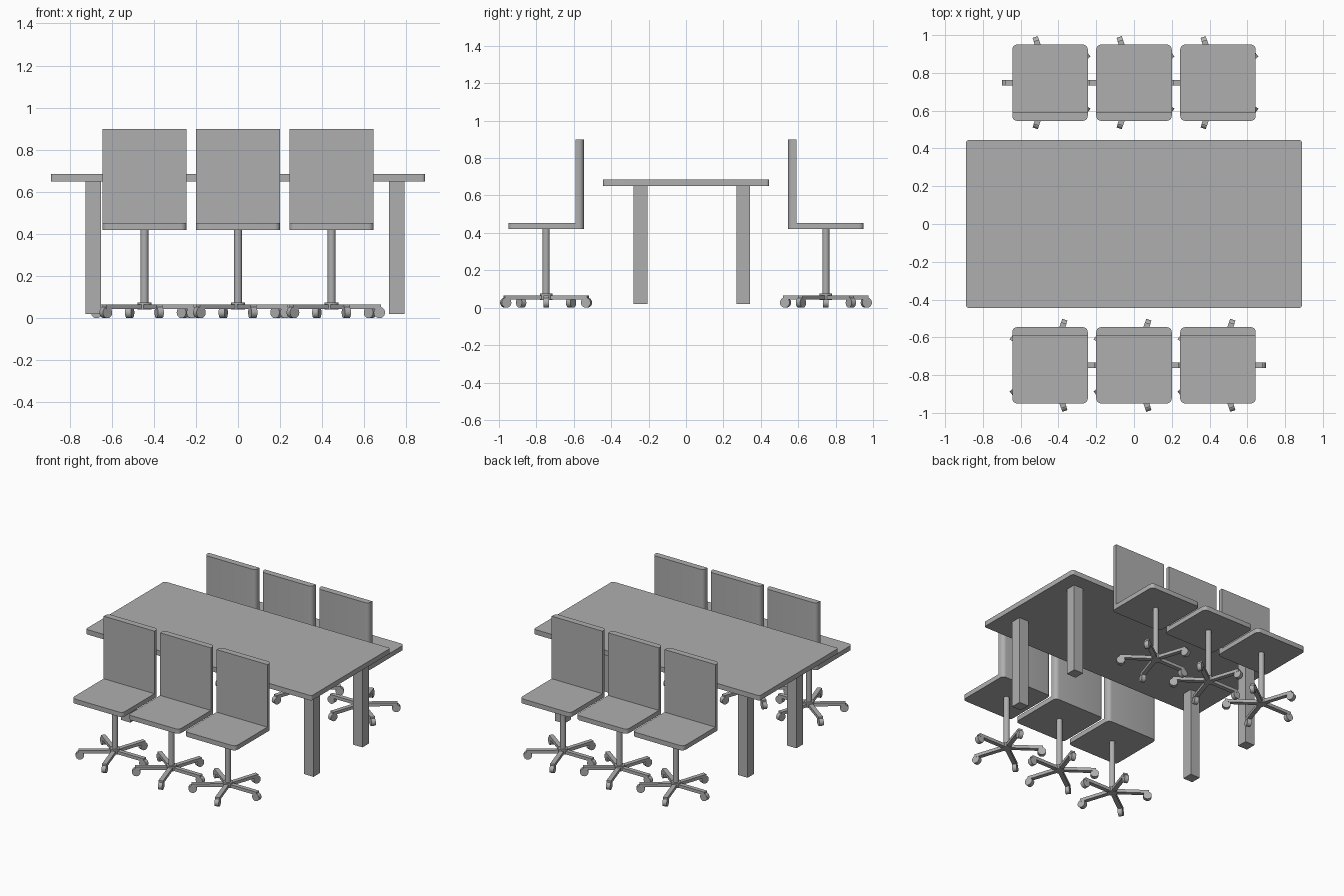
import bpy, bmesh, math
from mathutils import Matrix, Vector

if "Cube" in bpy.data.objects:
    bpy.data.objects.remove(bpy.data.objects["Cube"], do_unlink=True)

grey = bpy.data.materials.new("grey")
grey.use_nodes = True
colour = (0.43, 0.43, 0.43, 1)
grey.diffuse_color = colour
grey.node_tree.nodes["Principled BSDF"].inputs["Base Color"].default_value = colour


def add_box(bm, lo, hi, matrix=Matrix()):
    lo, hi = Vector(lo), Vector(hi)
    size = Matrix.Diagonal((*(hi - lo), 1))
    return bmesh.ops.create_cube(bm, size=1, matrix=matrix @ Matrix.Translation((lo + hi) / 2) @ size)


def round_uprights(bm, radius, keep=lambda y: True):
    """Round the vertical edges whose y passes the test."""
    edges = [e for e in bm.edges
             if abs(e.verts[0].co.z - e.verts[1].co.z) > 0.01 and keep(e.verts[0].co.y)]
    bmesh.ops.bevel(bm, geom=edges, offset=radius, segments=5, profile=0.5, affect='EDGES')


def add_cylinder(bm, radius, depth, matrix, sides=24):
    bmesh.ops.create_cone(bm, cap_ends=True, segments=sides, radius1=radius,
                          radius2=radius, depth=depth, matrix=matrix)


def finish(bm, name):
    mesh = bpy.data.meshes.new(name)
    bm.to_mesh(mesh)
    bm.free()
    mesh.materials.append(grey)
    return mesh


def place(mesh, name, matrix=Matrix()):
    obj = bpy.data.objects.new(name, mesh)
    bpy.context.collection.objects.link(obj)
    obj.matrix_world = matrix
    return obj


# Table top
bm = bmesh.new()
add_box(bm, (-0.889, -0.444, 0.65), (0.889, 0.444, 0.685))
round_uprights(bm, 0.015)
place(finish(bm, "table_top"), "table_top")

# Table legs
bm = bmesh.new()
add_box(bm, (-0.037, -0.037, 0.02), (0.037, 0.037, 0.65))
leg = finish(bm, "table_leg")
for x, side in ((-0.688, "right"), (0.754, "left")):
    for y, end in ((-0.243, "front"), (0.306, "back")):
        place(leg, f"table_leg_{end}_{side}", Matrix.Translation((x, y, 0)))

# Chair parts, centred on the post with the backrest towards +y
parts = {}
bm = bmesh.new()
add_box(bm, (-0.2, -0.202, 0.42), (0.2, 0.202, 0.453))
round_uprights(bm, 0.027)
parts["seat"] = finish(bm, "seat")

bm = bmesh.new()
add_box(bm, (-0.2, 0.158, 0.453), (0.2, 0.202, 0.898))
round_uprights(bm, 0.027, keep=lambda y: y > 0.18)
parts["backrest"] = finish(bm, "backrest")

bm = bmesh.new()
add_cylinder(bm, 0.019, 0.35, Matrix.Translation((0, 0, 0.245)))
add_cylinder(bm, 0.033, 0.034, Matrix.Translation((0, 0, 0.058)))
parts["post"] = finish(bm, "post")

# Five-armed base and its castors
arms, castors = bmesh.new(), bmesh.new()
for i in range(5):
    turn = Matrix.Rotation(i * math.tau / 5, 4, 'Z')
    add_box(arms, (0, -0.015, 0.043), (0.235, 0.015, 0.065), turn)
    add_cylinder(castors, 0.027, 0.029,
                 turn @ Matrix.Translation((0.227, 0, 0.027)) @ Matrix.Rotation(math.pi / 2, 4, 'X'))
parts["base_arms"] = finish(arms, "base_arms")
parts["castors"] = finish(castors, "castors")

# Three chairs along each long side, backrests next to the table
for row, y, angle in (("front", -0.748, 0), ("back", 0.748, math.pi)):
    for x, spot in ((-0.4445, "right"), (0, "middle"), (0.4445, "left")):
        pose = Matrix.Translation((x, y, 0)) @ Matrix.Rotation(angle, 4, 'Z')
        for part, mesh in parts.items():
            place(mesh, f"{row}_{spot}_chair_{part}", pose)

# Smooth the rounded surfaces, keep the edges crisp
for obj in bpy.context.scene.objects:
    obj.select_set(obj.type == 'MESH')
    if obj.type == 'MESH':
        bpy.context.view_layer.objects.active = obj
bpy.ops.object.shade_smooth_by_angle(angle=math.radians(35))
